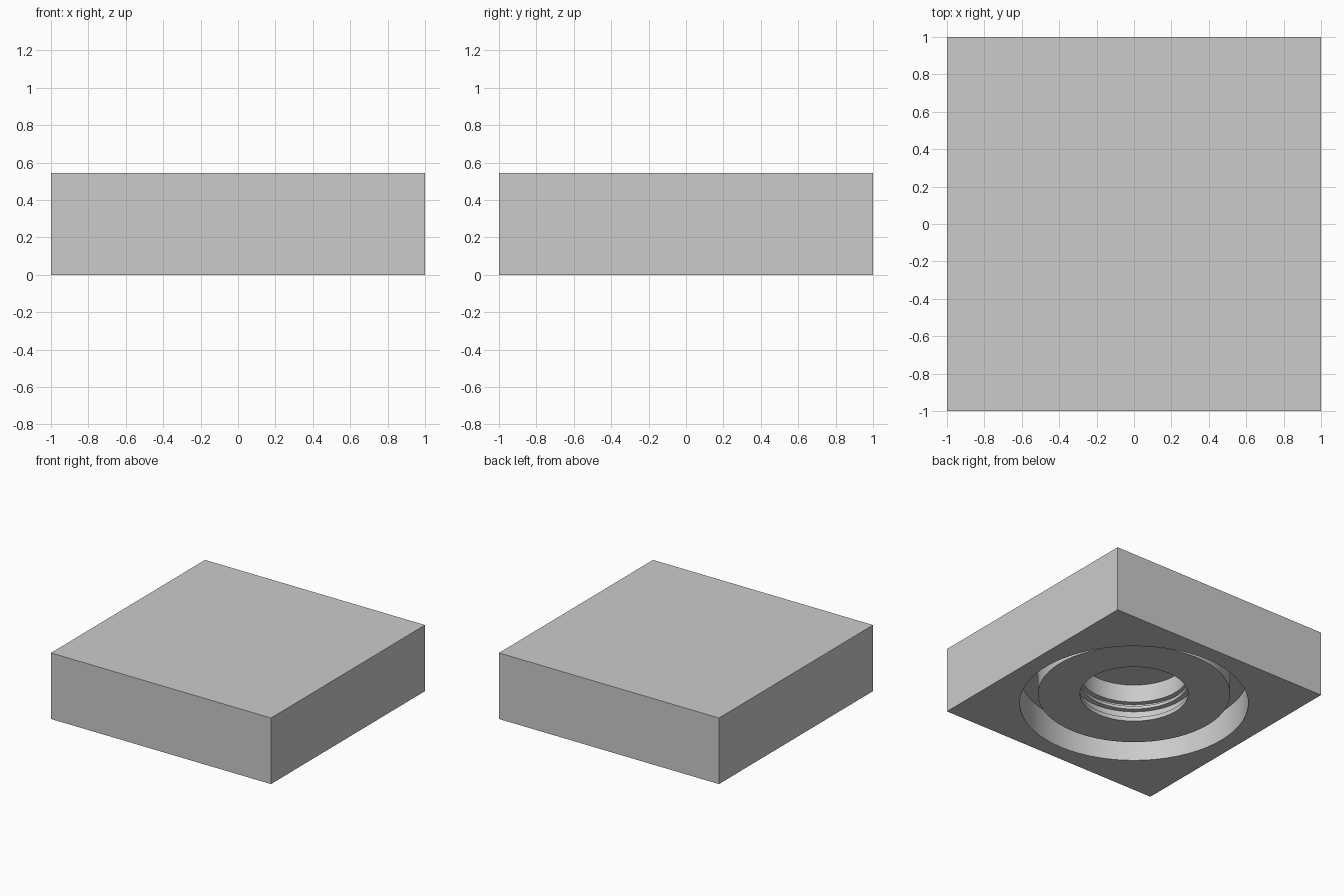
import bpy, bmesh, math

cube = bpy.data.objects.get("Cube")
if cube:
    bpy.data.objects.remove(cube, do_unlink=True)

HEIGHT = 0.543
SEGMENTS = 64
BORE, GROOVE = 0.408, 0.45

# Plain grey material
grey = bpy.data.materials.new("plain_grey")
grey.use_nodes = True
colour = (0.6, 0.6, 0.6, 1)
grey.diffuse_color = colour
grey.node_tree.nodes["Principled BSDF"].inputs["Base Color"].default_value = colour

# Underside section (radius, height): ring channel, boss, then grooved blind bore
profile = [
    (0.861, 0), (0.861, 0.245), (0.725, 0.245), (0.725, 0.08),
    (BORE, 0.08), (BORE, 0.115), (GROOVE, 0.115), (GROOVE, 0.185),
    (BORE, 0.185), (BORE, 0.21), (GROOVE, 0.21), (GROOVE, 0.246),
    (BORE, 0.246), (BORE, 0.393),
]

bm = bmesh.new()


def ring(radius, z):
    angles = [math.tau * i / SEGMENTS for i in range(SEGMENTS)]
    return [bm.verts.new((radius * math.cos(a), radius * math.sin(a), z)) for a in angles]


def wall(lower, upper):
    n = len(lower)
    for i in range(n):
        j = (i + 1) % n
        bm.faces.new((lower[i], lower[j], upper[j], upper[i]))


# Turned cavity, closed at the end of the bore
rings = [ring(r, z) for r, z in profile]
for a, b in zip(rings, rings[1:]):
    wall(a, b)
bm.faces.new(rings[-1])

# Square outer sides and top
corners = [(-1, -1), (1, -1), (1, 1), (-1, 1)]
base = [bm.verts.new((x, y, 0)) for x, y in corners]
top = [bm.verts.new((x, y, HEIGHT)) for x, y in corners]
wall(base, top)
bm.faces.new(top)

# Flat underside between the square outline and the channel rim
rim = [e for e in bm.edges if e.is_boundary]
bmesh.ops.triangle_fill(bm, use_beauty=True, use_dissolve=False, edges=rim)
bmesh.ops.recalc_face_normals(bm, faces=bm.faces[:])

mesh = bpy.data.meshes.new("square_block")
bm.to_mesh(mesh)
bm.free()
mesh.materials.append(grey)
block = bpy.data.objects.new("square_block", mesh)
bpy.context.collection.objects.link(block)

# Smooth round walls with sharp rims
bpy.ops.object.select_all(action='DESELECT')
block.select_set(True)
bpy.context.view_layer.objects.active = block
bpy.ops.object.shade_smooth_by_angle(angle=math.radians(30))
